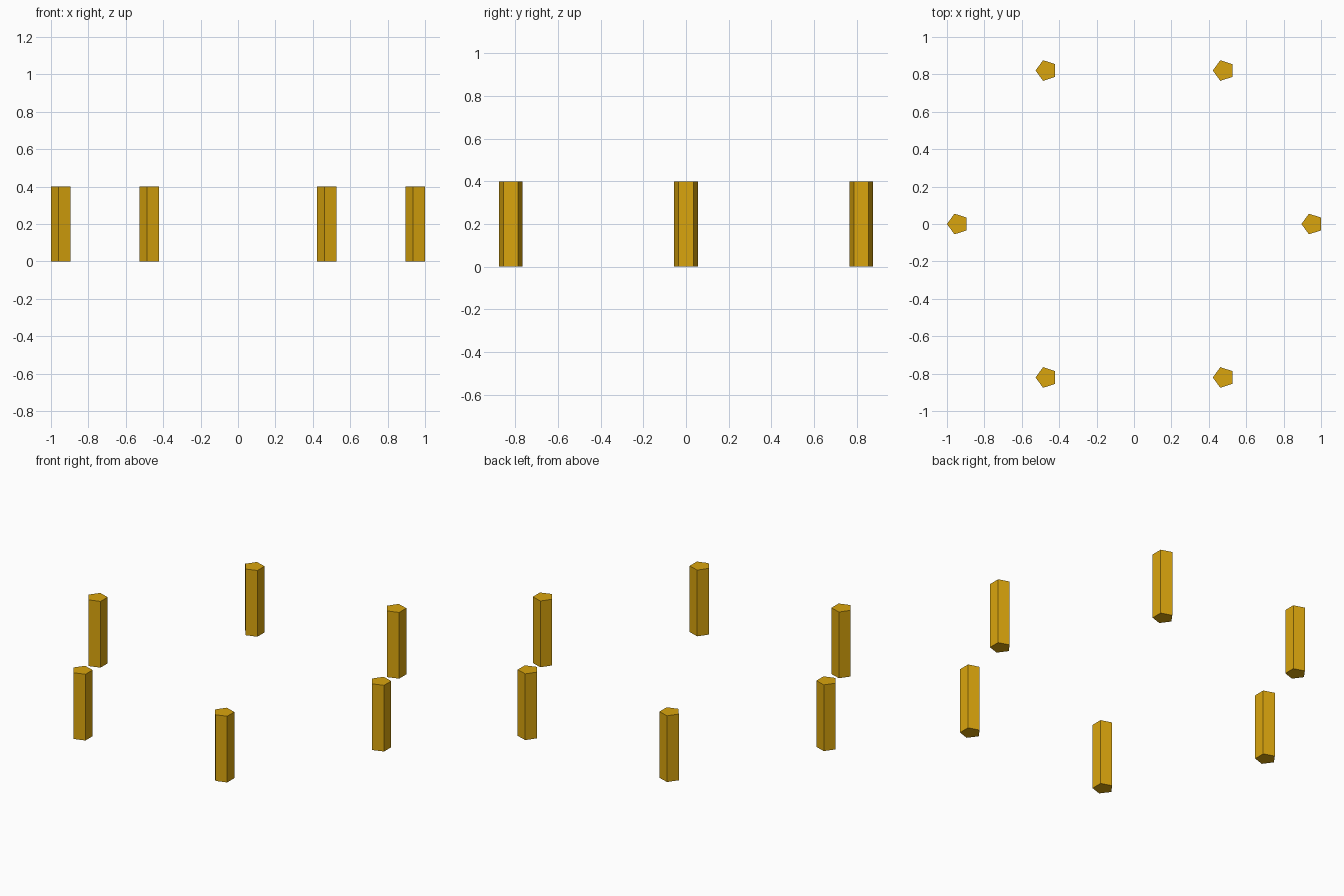
import bpy
from math import cos, sin, radians, pi

if "Cube" in bpy.data.objects:
    bpy.data.objects.remove(bpy.data.objects["Cube"])

COUNT, RING, HEIGHT = 6, 0.9475, 0.40
SIDE_R = 0.058                                # pentagon circumradius
OFFSET_X = SIDE_R * (1 - cos(radians(36))) / 2  # centres the bounding box

gold = bpy.data.materials.new("gold")
gold.diffuse_color = (0.70, 0.376, 0.004, 1)
gold.use_nodes = True
gold.node_tree.nodes["Principled BSDF"].inputs["Base Color"].default_value = gold.diffuse_color


def pentagonal_post(name, x, y):
    """Upright five-sided prism with one corner pointing to -x."""
    ring = [(SIDE_R * cos(pi + radians(72 * i)), SIDE_R * sin(pi + radians(72 * i)))
            for i in range(5)]
    verts = [(px, py, z) for z in (0, HEIGHT) for px, py in ring]
    faces = [(4, 3, 2, 1, 0), (5, 6, 7, 8, 9)]
    faces += [(i, (i + 1) % 5, (i + 1) % 5 + 5, i + 5) for i in range(5)]
    mesh = bpy.data.meshes.new(name)
    mesh.from_pydata(verts, [], faces)
    mesh.materials.append(gold)
    obj = bpy.data.objects.new(name, mesh)
    obj.location = (x, y, 0)
    bpy.context.collection.objects.link(obj)


# Posts spaced evenly round a circle, all facing the same way
for i in range(COUNT):
    a = 2 * pi * i / COUNT
    pentagonal_post(f"post_{i + 1}", RING * cos(a) + OFFSET_X, RING * sin(a))
